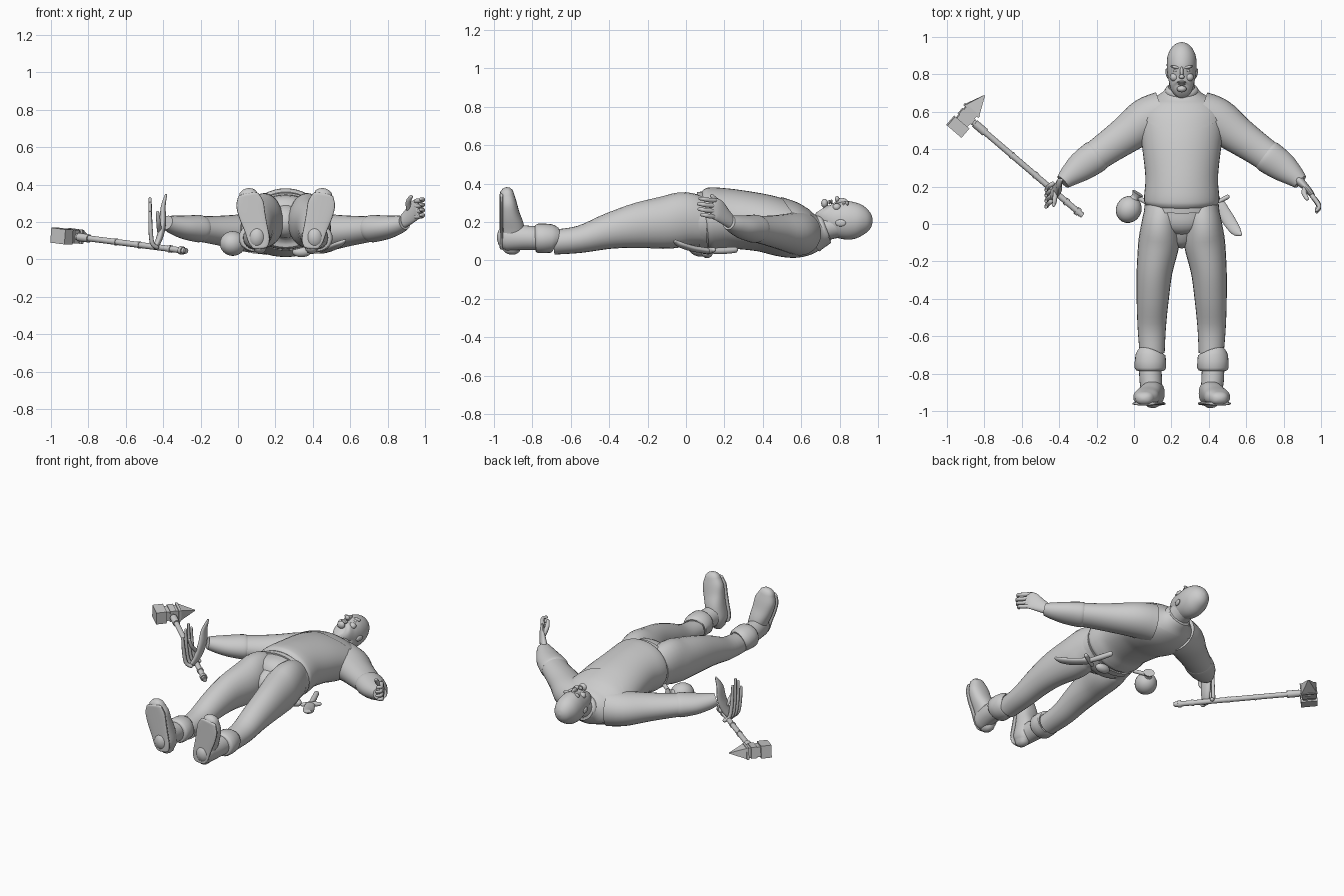
import bpy, bmesh, math
from mathutils import Vector, Matrix

cube = bpy.data.objects.get("Cube")
if cube:
    bpy.data.objects.remove(cube, do_unlink=True)

clay = bpy.data.materials.new("light grey clay")
clay.use_nodes = True
GREY = (0.6, 0.6, 0.6, 1)
clay.diffuse_color = GREY
clay.node_tree.nodes["Principled BSDF"].inputs["Base Color"].default_value = GREY

BODY_X = 0.255          # body midline
UP, BACK = Vector((0, 0, 1)), Vector((0, 1, 0))


def finish(name, bm, angle=40):
    bmesh.ops.recalc_face_normals(bm, faces=bm.faces)
    mesh = bpy.data.meshes.new(name)
    bm.to_mesh(mesh)
    bm.free()
    mesh.materials.append(clay)
    obj = bpy.data.objects.new(name, mesh)
    bpy.context.collection.objects.link(obj)
    bpy.ops.object.select_all(action="DESELECT")
    obj.select_set(True)
    bpy.context.view_layer.objects.active = obj
    bpy.ops.object.shade_smooth_by_angle(angle=math.radians(angle))
    return obj


def spline(stations, steps):
    """Smooth curve through (x, y, z, side radius, up radius) stations."""
    pts = [Vector(s) for s in stations]
    out = []
    for i in range(len(pts) - 1):
        a, b, c, d = pts[max(i - 1, 0)], pts[i], pts[i + 1], pts[min(i + 2, len(pts) - 1)]
        for k in range(steps):
            t = k / steps
            out.append(b + (c - a) * (t / 2) + (a * 2 - b * 5 + c * 4 - d) * (t * t / 2)
                       + (b * 3 - a - c * 3 + d) * (t ** 3 / 2))
    return out + [pts[-1]]


def loft(name, stations, ref=UP, origin=BODY_X, sign=1, steps=4, segs=24,
         rounded=False, boxy=1.0, cut=None):
    """Skin elliptical rings along a path."""
    pts = spline(stations, steps)
    centres = [Vector(p[:3]) for p in pts]
    rings = []
    for i, p in enumerate(pts):
        tan = (centres[min(i + 1, len(pts) - 1)] - centres[max(i - 1, 0)]).normalized()
        side = tan.cross(ref).normalized()
        ring = (centres[i], side, side.cross(tan), p[3], p[4])
        ends = []
        if rounded and i in (0, len(pts) - 1):
            out = tan * (-1 if i == 0 else 1) * min(p[3], p[4])
            ends = [(centres[i] + out * math.sin(a), side, ring[2],
                     p[3] * math.cos(a), p[4] * math.cos(a)) for a in (0.5, 1.0, 1.4)]
        rings += ends[::-1] + [ring] if i == 0 else [ring] + ends
    bm = bmesh.new()
    power = lambda v: math.copysign(abs(v) ** boxy, v)
    grid = []
    for c, side, up, ra, rb in rings:
        row = []
        for k in range(segs):
            a = math.tau * k / segs
            v = c + side * ra * power(math.cos(a)) + up * rb * power(math.sin(a))
            row.append(bm.verts.new((origin + sign * v.x, v.y, v.z)))
        grid.append(row)
    for low, high in zip(grid, grid[1:]):
        for k in range(segs):
            n = (k + 1) % segs
            bm.faces.new((low[k], low[n], high[n], high[k]))
    bm.faces.new(grid[0])
    bm.faces.new(grid[-1])
    if cut:
        bmesh.ops.bisect_plane(bm, geom=bm.verts[:] + bm.edges[:] + bm.faces[:],
                               plane_co=cut[0], plane_no=cut[1], clear_inner=True)
    return finish(name, bm)


def pair(name, stations, **kw):
    for label, sign in (("left_", 1), ("right_", -1)):
        loft(label + name, stations, sign=sign, **kw)


def ball(name, loc, size, turn=0):
    bm = bmesh.new()
    bmesh.ops.create_uvsphere(bm, u_segments=20, v_segments=12, radius=1)
    bm.transform(Matrix.Translation(loc) @ Matrix.Rotation(turn, 4, "Z")
                 @ Matrix.Diagonal((*size, 1)))
    return finish(name, bm)


# Tunic, with a raised yoke over chest and shoulders
tunic = [(0, .10, .21, .185, .152), (0, .12, .212, .2, .165), (0, .16, .215, .2, .165),
         (0, .25, .215, .194, .155), (0, .4, .195, .21, .15), (0, .5, .168, .225, .148),
         (0, .58, .148, .225, .137), (0, .65, .143, .18, .112), (0, .7, .15, .1, .08),
         (0, .73, .16, .075, .066)]
loft("tunic", tunic, segs=40)
yoke = [(x, y, z, a + .006, b + .006) for x, y, z, a, b in tunic[4:]]
loft("yoke", yoke, segs=40, cut=((0, .515, .3), (0, .15, .105)))

# Trousers and belt
loft("trouser_seat", [(0, .13, .205, .185, .145), (0, .06, .2, .195, .147),
                      (0, 0, .205, .17, .135), (0, -.04, .2, .09, .09)], segs=32, rounded=True)
loft("belt", [(0, .065, .202, .202, .154), (0, .105, .204, .198, .156)], segs=40, steps=1)
pair("trouser_leg", [(.1, .1, .2, .09, .12), (.115, 0, .215, .1, .14), (.122, -.1, .198, .11, .138),
                     (.145, -.25, .182, .096, .118), (.155, -.4, .152, .086, .093),
                     (.16, -.55, .11, .076, .071), (.158, -.69, .095, .067, .065)])

# Boots: folded cuff, shaft, foot and sole
pair("boot_cuff", [(.165, -.685, .112, .066, .062), (.167, -.7, .114, .08, .074),
                   (.167, -.77, .115, .084, .077), (.167, -.785, .115, .068, .064)], steps=2)
pair("boot_shaft", [(.168, -.77, .115, .06, .062), (.165, -.84, .118, .06, .064),
                    (.155, -.93, .12, .055, .07)], rounded=True)
foot = [(.138, -.91, .066, .036, .05), (.142, -.906, .1, .052, .064), (.16, -.906, .17, .058, .064),
        (.18, -.918, .24, .066, .052), (.192, -.926, .3, .068, .044), (.2, -.932, .345, .05, .036)]
pair("boot_foot", foot, ref=BACK, rounded=True, boxy=.85)
pair("boot_sole", [(x, -.96, z, a + .005, .01) for x, y, z, a, b in foot],
     ref=BACK, rounded=True, boxy=.7)

# Arms: sleeve, forearm with bracer cuff
pair("sleeve", [(.1, .59, .14, .12, .115), (.19, .555, .142, .118, .105), (.3, .475, .15, .1, .087),
                (.4, .405, .158, .088, .074), (.47, .355, .165, .083, .068)], segs=28)
pair("bracer", [(.45, .37, .163, .084, .069), (.47, .355, .165, .088, .073),
                (.54, .305, .172, .079, .063), (.6, .257, .185, .058, .05),
                (.635, .225, .197, .042, .038)], segs=28)

# Open left hand
loft("left_palm", [(.625, .235, .198, .025, .035), (.66, .2, .23, .02, .045),
                   (.69, .165, .262, .016, .056), (.705, .14, .272, .012, .052)], rounded=True)
for i, label in enumerate(("little", "ring", "middle", "index")):
    z = .228 + i * .028
    reach = (.8, .95, 1, .9)[i]
    loft("left_" + label + "_finger",
         [(.698, .15, z, .013, .013), (.725, .15 - .04 * reach, z + .003, .012, .012),
          (.735, .15 - .065 * reach, z + .008, .011, .011),
          (.722, .15 - .085 * reach, z + .01, .009, .009)], rounded=True, segs=10, steps=3)
loft("left_thumb", [(.66, .2, .26, .014, .014), (.655, .165, .305, .014, .014),
                    (.67, .135, .335, .01, .01)], rounded=True, segs=10, steps=3)

# Right hand, turned upright around the hammer handle
loft("right_palm", [(-.385, .235, .345, .006, .008), (-.4, .215, .28, .013, .03),
                    (-.402, .2, .2, .018, .04), (-.418, .175, .12, .018, .036),
                    (-.44, .15, .07, .014, .024)],
     ref=BACK, origin=0, rounded=True)
for i, label in enumerate(("little", "ring", "middle", "index")):
    y = .095 + i * .03
    top = (.25, .3, .325, .29)[i]
    loft("right_" + label + "_finger",
         [(-.435, y + .03, .065, .012, .012), (-.46, y + .012, .09, .012, .012),
          (-.468, y, .18, .011, .011), (-.47, y - .005, top, .008, .008)],
         ref=BACK, origin=0, rounded=True, segs=10, steps=3)
loft("right_thumb", [(-.42, .17, .15, .013, .013), (-.425, .12, .2, .012, .012),
                     (-.43, .1, .25, .009, .009)], ref=BACK, origin=0, rounded=True, segs=10)

# Neck, collar and head
loft("neck", [(0, .66, .14, .075, .065), (0, .73, .17, .07, .066), (0, .8, .19, .066, .07)])
loft("collar", [(0, .69, .152, .08, .07), (0, .7, .157, .089, .08), (0, .72, .166, .088, .079),
                (0, .73, .17, .076, .068)], steps=3)
loft("head", [(0, .708, .268, .03, .035), (0, .722, .25, .055, .064), (0, .76, .225, .068, .085),
              (0, .8, .212, .076, .095), (0, .85, .208, .08, .1), (0, .9, .208, .075, .088),
              (0, .942, .207, .055, .062), (0, .964, .207, .03, .034), (0, .972, .207, .006, .006)],
     segs=32)
ball("chin", (BODY_X, .722, .297), (.026, .018, .024))
ball("nose_bridge", (BODY_X, .81, .307), (.01, .032, .018))
ball("nose_tip", (BODY_X, .787, .32), (.015, .012, .015))
ball("upper_lip", (BODY_X, .758, .306), (.024, .006, .012))
ball("lower_lip", (BODY_X, .747, .304), (.02, .006, .012))
for label, s in (("left_", 1), ("right_", -1)):
    ball(label + "ear", (BODY_X + s * .077, .805, .195), (.009, .028, .018), -s * .2)
    ball(label + "brow", (BODY_X + s * .032, .838, .296), (.028, .008, .013), s * .2)
    ball(label + "eye", (BODY_X + s * .031, .82, .29), (.014, .007, .01))
    ball(label + "cheek", (BODY_X + s * .04, .785, .277), (.024, .022, .02))

# Pouch on the right hip
ball("pouch", (-.028, .078, .085), (.068, .074, .066), -.5)
loft("pouch_neck", [(-.005, .125, .095, .03, .03), (.008, .145, .1, .022, .022),
                    (.02, .165, .105, .034, .03)], origin=0)
loft("pouch_strap", [(.01, .15, .1, .012, .012), (.09, .1, .12, .012, .012)], origin=0)

# Curved knife behind the left hip
loft("knife_sheath", [(.57, -.055, .1, .01, .008), (.545, -.035, .085, .028, .014),
                      (.5, .03, .063, .035, .016), (.455, .11, .05, .03, .016)],
     origin=0, rounded=True)
loft("knife_guard", [(.41, .095, .045, .012, .012), (.455, .12, .05, .012, .018),
                     (.5, .145, .055, .012, .012)], origin=0, rounded=True)
loft("knife_grip", [(.45, .12, .05, .014, .014), (.425, .19, .05, .017, .017),
                    (.4, .255, .055, .016, .016)], origin=0, rounded=True)
ball("belt_buckle", (.34, .11, .04), (.05, .03, .028))

# War hammer: handle, bands, and a head set across it
grip_end, head_mid = Vector((-.275, .045, .045)), Vector((-.895, .575, .125))
along = (head_mid - grip_end).normalized()


def handle_part(name, start, end, radius):
    loft(name, [(*grip_end.lerp(head_mid, t), radius, radius) for t in (start, end)],
         origin=0, steps=1, segs=16)


handle_part("hammer_handle", .01, 1, .016)
for i, (start, end, radius) in enumerate(((0, .03, .014), (.03, .055, .022), (.13, .15, .02),
                                          (.4, .415, .019), (.6, .615, .019), (.84, .93, .022))):
    handle_part("hammer_band_%d" % (i + 1), start, end, radius)

across = along.cross(UP).normalized()
across = across if across.y > 0 else -across
frame = Matrix((across, along, across.cross(along))).transposed().to_4x4()
frame.translation = head_mid


def head_block(name, start, end, wide, tall, tip=1):
    bm = bmesh.new()
    bmesh.ops.create_cube(bm, size=1)
    for v in bm.verts:
        k = tip if v.co.x > 0 else 1
        v.co = Vector((start if v.co.x < 0 else end, v.co.y * wide * k, v.co.z * tall * k))
    bm.transform(frame)
    finish(name, bm, 20)


head_block("hammer_face", -.105, -.04, .1, .08)
head_block("hammer_neck", -.045, .05, .075, .062)
head_block("hammer_collar", -.018, .02, .088, .072)
head_block("hammer_spike_base", .035, .05, .1, .076)
head_block("hammer_spike", .05, .148, .09, .068, .06)
